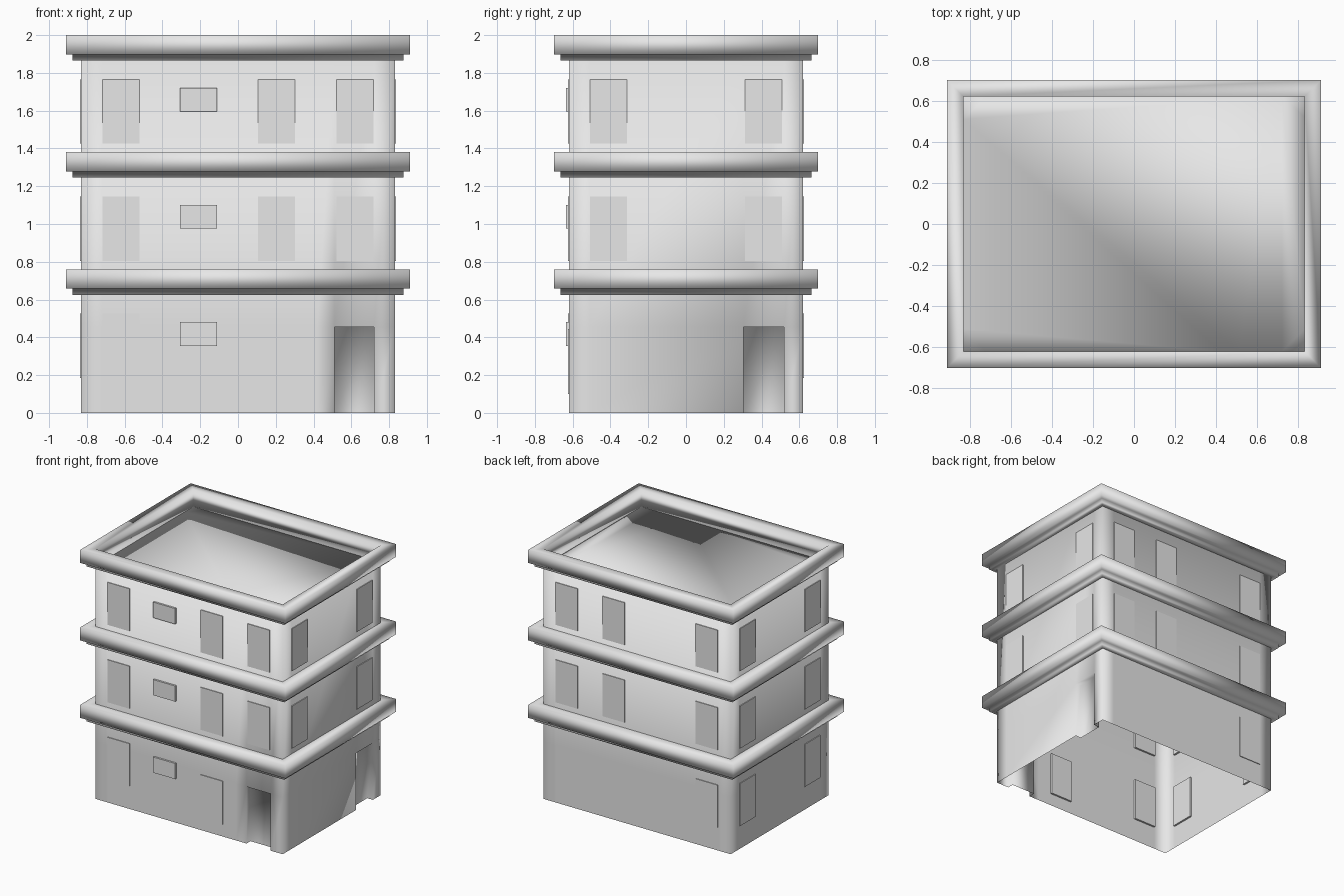
import bpy
import bmesh

cube = bpy.data.objects.get("Cube")
if cube:
    bpy.data.objects.remove(cube, do_unlink=True)

HX, HY = 0.83, 0.62          # half size of the walls
ROOF = 1.865
FLOOR = 0.62                 # storey height
DOOR_H, DOOR_IN = 0.455, 0.05

grey = bpy.data.materials.new("plaster_grey")
grey.use_nodes = True
grey.diffuse_color = (0.8, 0.8, 0.8, 1)
grey.node_tree.nodes["Principled BSDF"].inputs["Base Color"].default_value = (0.8, 0.8, 0.8, 1)


def finish(name, bm, smooth=False):
    for f in bm.faces:
        f.smooth = smooth
    mesh = bpy.data.meshes.new(name)
    bm.to_mesh(mesh)
    bm.free()
    mesh.materials.append(grey)
    obj = bpy.data.objects.new(name, mesh)
    bpy.context.collection.objects.link(obj)
    return obj


# Walls: hollow shell open at the bottom, with two recessed doorways
def build_walls():
    # x, y of the wall line, then the inward shift at a doorway
    path = [(-HX, -HY), (-0.72, -HY), (0.42, -HY), (0.51, -HY, 0, DOOR_IN), (0.72, -HY, 0, DOOR_IN),
            (HX, -HY), (HX, -0.51), (HX, 0.305, -DOOR_IN, 0), (HX, 0.52, -DOOR_IN, 0),
            (HX, HY), (0.72, HY), (-0.72, HY), (-HX, HY), (-HX, 0.51), (-HX, -0.51)]
    bm = bmesh.new()
    lower, upper, lintels = [], [], []
    for p in path:
        x, y = p[:2]
        outer = [bm.verts.new((x, y, z)) for z in (0, DOOR_H)]
        upper.append((outer[1], bm.verts.new((x, y, ROOF))))
        if len(p) == 2:
            lower.append(outer)
            continue
        inner = [bm.verts.new((x + p[2], y + p[3], z)) for z in (0, DOOR_H)]
        opening = len(lintels) % 2 == 0
        lower += [outer, inner] if opening else [inner, outer]
        lintels.append((outer[1], inner[1]))
    for ring in (lower, upper):
        for a, b in zip(ring, ring[1:] + ring[:1]):
            bm.faces.new((a[0], b[0], b[1], a[1]))
    for a, b in zip(lintels[::2], lintels[1::2]):
        bm.faces.new((a[0], a[1], b[1], b[0]))
    bm.faces.new([u[1] for u in upper])
    # soft shading only round the four building corners and along flat joins
    for e in bm.edges:
        corner = all(abs(abs(v.co.x) - HX) + abs(abs(v.co.y) - HY) < 0.001 for v in e.verts)
        flat = len(e.link_faces) == 2 and e.calc_face_angle() < 0.1
        vertical = abs(e.verts[0].co.z - e.verts[1].co.z) > 0.1
        e.smooth = flat or (corner and vertical)
    finish("walls", bm, smooth=True)


# Cornice: stepped profile swept round the walls
def build_cornice(name, z, closed):
    profile = [(0, z), (0.045, z), (0.045, z + 0.033), (0.08, z + 0.033),
               (0.08, z + 0.135), (0, z + 0.135)]
    bm = bmesh.new()
    rings = [[bm.verts.new((sx * (HX + d), sy * (HY + d), h))
              for sx, sy in ((-1, -1), (1, -1), (1, 1), (-1, 1))] for d, h in profile]
    pairs = list(zip(rings, rings[1:]))
    if closed:
        pairs.append((rings[-1], rings[0]))
    for a, b in pairs:
        for i in range(4):
            j = (i + 1) % 4
            bm.faces.new((a[i], a[j], b[j], b[i]))
    finish(name, bm, smooth=True)


# Panels: thin boxes straddling a wall, reaching `out` outside and `back` inside
def build_panel(name, side, u, z0, z1, out=0.006, back=0.015, width=0.196):
    depth = out + back
    shift = (out - back) / 2
    along_x = side in ("front", "back")
    sign = 1 if side in ("back", "left") else -1
    wall = HY if along_x else HX
    across = sign * (wall + shift)
    centre = (u, across) if along_x else (across, u)
    size = (width, depth) if along_x else (depth, width)
    bm = bmesh.new()
    bmesh.ops.create_cube(bm, size=1)
    for v in bm.verts:
        v.co = (centre[0] + v.co.x * size[0], centre[1] + v.co.y * size[1],
                (z0 + z1) / 2 + v.co.z * (z1 - z0))
    finish(name, bm)


build_walls()

for level in range(3):
    base = level * FLOOR
    build_cornice(f"cornice_{level}", 0.625 + base, closed=(level == 2))

    # tall windows; the ground floor leaves out some of them
    columns = {"front": [-0.62, 0.205, 0.62], "back": [0.62, 0.205, -0.62],
               "left": [-0.41, 0.41], "right": [-0.41, 0.41]}
    if level == 0:
        columns.update(front=[-0.62], back=[-0.62], left=[])
        build_panel("low_window", "front", 0.205, 0.10, 0.445)
    for side, places in columns.items():
        for n, u in enumerate(places):
            build_panel(f"{side}_window_{level}_{n}", side, u, base + 0.185, base + 0.525)

    # small vent window on the front
    build_panel(f"small_window_{level}", "front", -0.21, base + 0.355, base + 0.48,
                out=0.015, back=0)
